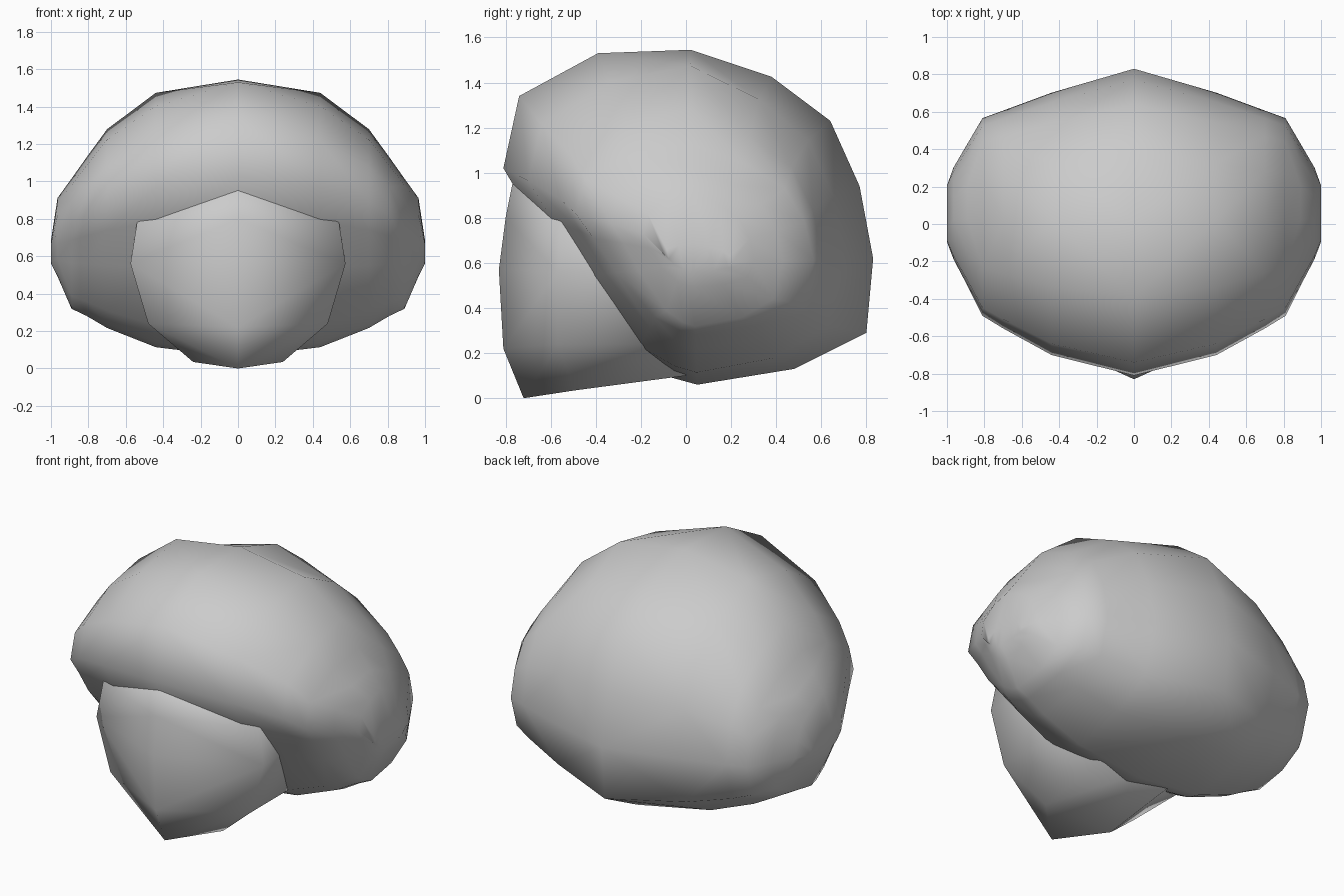
import bpy
import bmesh

cube = bpy.data.objects.get("Cube")
if cube:
    bpy.data.objects.remove(cube)

GREY = (0.6, 0.6, 0.6, 1.0)
grey = bpy.data.materials.new("plain_grey")
grey.use_nodes = True
grey.diffuse_color = GREY
grey.node_tree.nodes["Principled BSDF"].inputs["Base Color"].default_value = GREY


def loft(name, rings):
    """Skin equal-length closed rings, cap both ends and shade smooth."""
    bm = bmesh.new()
    loops = [[bm.verts.new(p) for p in ring] for ring in rings]
    for a, b in zip(loops, loops[1:]):
        for i in range(len(a)):
            j = (i + 1) % len(a)
            bm.faces.new((a[i], a[j], b[j], b[i]))
    bm.faces.new(loops[0])
    bm.faces.new(loops[-1])
    bmesh.ops.recalc_face_normals(bm, faces=bm.faces)
    # Fold each quad along its long diagonal, so the jaw runs cheek to chin
    bmesh.ops.triangulate(bm, faces=bm.faces, quad_method='LONG_EDGE')
    for f in bm.faces:
        f.smooth = True
    mesh = bpy.data.meshes.new(name)
    bm.to_mesh(mesh)
    bm.free()
    mesh.materials.append(grey)
    obj = bpy.data.objects.new(name, mesh)
    bpy.context.collection.objects.link(obj)
    return obj


# Hair cap: centre profile (y, z), narrowed towards each side
CY, CZ = 0.03, 0.6
profile = [(-0.81, 1.02), (-0.74, 1.34), (-0.39, 1.53), (0.02, 1.545),
           (0.38, 1.425), (0.64, 1.23), (0.77, 0.94), (0.83, 0.62),
           (0.80, 0.29), (0.48, 0.13), (0.05, 0.06), (-0.06, 0.09),
           (-0.25, 0.19), (-0.53, 0.53), (-0.68, 0.80)]
# x, then scale to the back, front, top and bottom
stations = [(0, 1, 1, 1, 1),
            (0.44, 0.84, 0.87, 0.926, 0.90),
            (0.70, 0.72, 0.70, 0.72, 0.71),
            (0.81, 0.67, 0.62, 0.56, 0.59),
            (0.89, 0.50, 0.43, 0.44, 0.52),
            (0.965, 0.34, 0.26, 0.33, 0.20),
            (1.0, 0.22, 0.15, 0.09, 0.07)]


def hair_ring(side, station):
    """One slice, its diagonal corners rounded off away from the centre."""
    x, back, front, up, down = station
    ring = []
    for y, z in profile:
        dy, dz = y - CY, z - CZ
        corner = abs(dy / 0.84 * dz / (0.94 if dz > 0 else 0.54))
        soft = 1 - 0.14 * corner if x else 1
        ring.append((side * x,
                     CY + dy * (back if dy > 0 else front) * (1 if dz > 0 else soft),
                     CZ + dz * (up * soft if dz > 0 else down)))
    return ring


loft("hair_cap", [hair_ring(-1, s) for s in reversed(stations[1:])]
     + [hair_ring(1, s) for s in stations])

# Face: ridge down the middle, straight sides running back under the hair
# ridge y, ridge z, half width, cheek y, cheek z, back y, back z
levels = [(-0.72, 0.0, 0.24, -0.49, 0.035, 0.0, 0.10),
          (-0.81, 0.22, 0.48, -0.57, 0.24, 0.0, 0.24),
          (-0.83, 0.57, 0.575, -0.57, 0.56, 0.1, 0.56),
          (-0.80, 0.80, 0.54, -0.555, 0.78, 0.1, 0.79),
          (-0.76, 1.0, 0.42, -0.46, 0.93, 0.1, 0.95)]


def face_ring(level):
    ry, rz, w, cy, cz, by, bz = level
    return [(0, ry, rz), (w, cy, cz), (w, by, bz),
            (0, by, bz), (-w, by, bz), (-w, cy, cz)]


loft("face", [face_ring(level) for level in levels])
